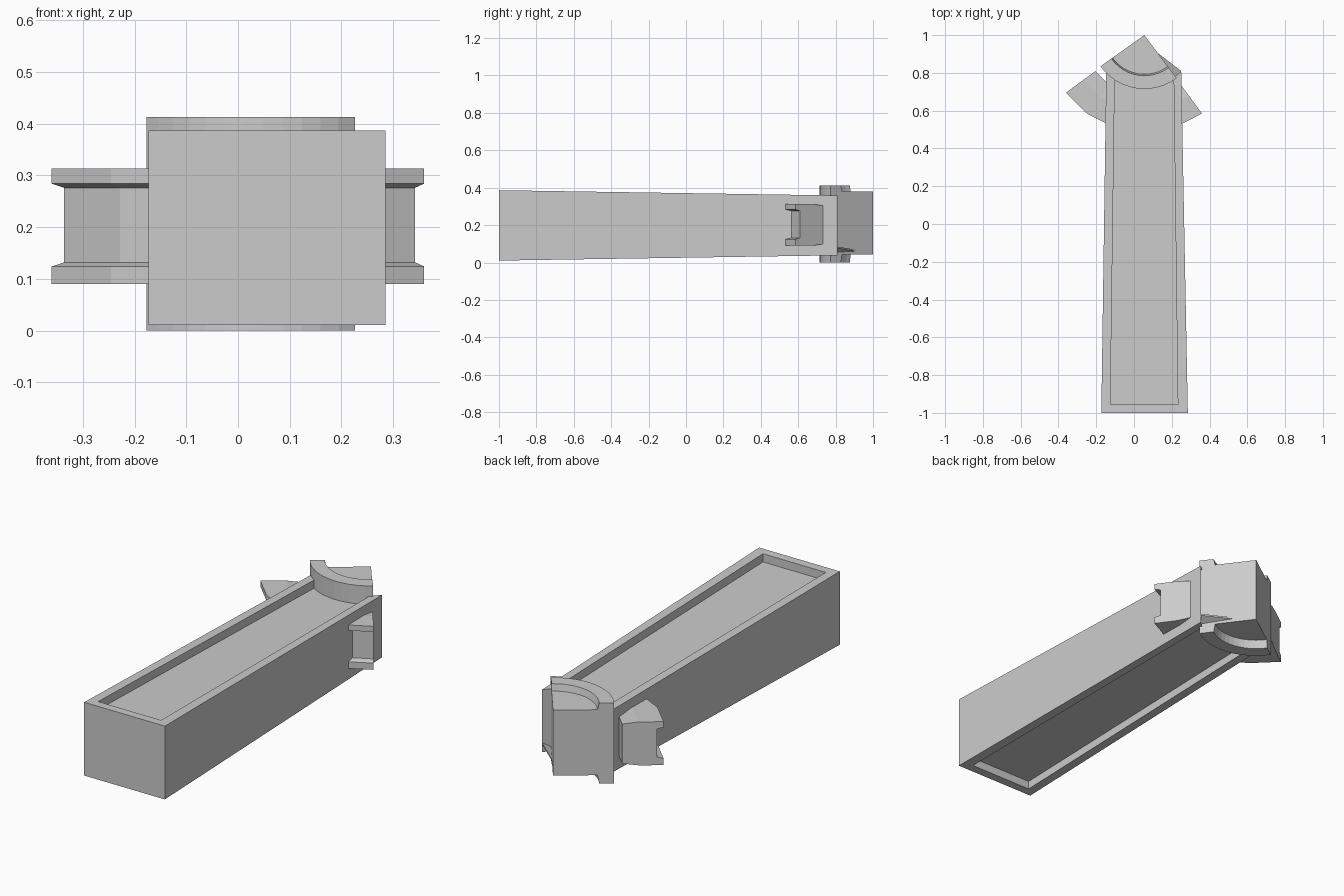
import bpy, bmesh, math

if "Cube" in bpy.data.objects:
    bpy.data.objects.remove(bpy.data.objects["Cube"])

AX, AY = 0.055, 1.0   # pivot shared by all curved parts


def finish(bm, name):
    bmesh.ops.remove_doubles(bm, verts=bm.verts, dist=1e-5)
    bmesh.ops.recalc_face_normals(bm, faces=bm.faces)
    me = bpy.data.meshes.new(name)
    bm.to_mesh(me)
    bm.free()
    ob = bpy.data.objects.new(name, me)
    bpy.context.collection.objects.link(ob)
    return ob


def bridge(bm, a, b):
    n = len(a)
    for i in range(n):
        bm.faces.new((a[i], a[(i + 1) % n], b[(i + 1) % n], b[i]))


def sector(name, profile, a0, a1, steps):
    """Sweep a closed (radius, z) profile round the pivot and cap both ends."""
    bm = bmesh.new()
    loops = []
    for i in range(steps + 1):
        a = math.radians(a0 + (a1 - a0) * i / steps)
        loops.append([bm.verts.new((AX + r * math.cos(a), AY + r * math.sin(a), z))
                      for r, z in profile])
    for a, b in zip(loops, loops[1:]):
        bridge(bm, a, b)
    bm.faces.new(loops[0])
    bm.faces.new(loops[-1])
    return finish(bm, name)


# Tapered body with a recessed panel above and below
outer = [(-.173, -1), (.285, -1), (.25, .81), (.222, .775), (.055, .74), (-.147, .80)]
inner = [(-.125, -.955), (.232, -.955), (.21, .772), (.2, .765), (.055, .73), (-.102, .775)]
MID = 0.1985


def half_height(y):
    return 0.188 - 0.028 * (y + 1) / 1.81


bm = bmesh.new()
rims = []
for s in (1, -1):
    def loop(pts, depth):
        return [bm.verts.new((x, y, MID + s * (half_height(y) - depth))) for x, y in pts]
    rim, lip, floor = loop(outer, 0), loop(inner, 0), loop(inner, 0.042)
    bridge(bm, rim, lip)
    bridge(bm, lip, floor)
    bm.faces.new(floor)
    rims.append(rim)
bridge(bm, *rims)
finish(bm, "body")

# Wedge-shaped head with a raised rim along its arc
sector("head", [(0, .043), (.207, .043), (.215, 0), (.285, 0),
                (.285, .413), (.215, .413), (.207, .379), (0, .379)], 215.4, 306.8, 12)

# Grooved curved lug passing through the body to both sides
sector("side_lugs", [(.322, .1), (.40, .09), (.515, .09), (.515, .124), (.485, .132),
                     (.485, .276), (.515, .284), (.515, .313), (.40, .313), (.322, .303)],
       216.3, 306.3, 5)

# Small web between head and body corner
bm = bmesh.new()
tri = [(.12, .91, .068), (.25, .81, .085), (.22, .775, .06)]
top = [bm.verts.new(p) for p in tri]
bot = [bm.verts.new((x, y, z - .008)) for x, y, z in tri]
bm.faces.new(top)
bm.faces.new(bot)
bridge(bm, top, bot)
finish(bm, "corner_web")
